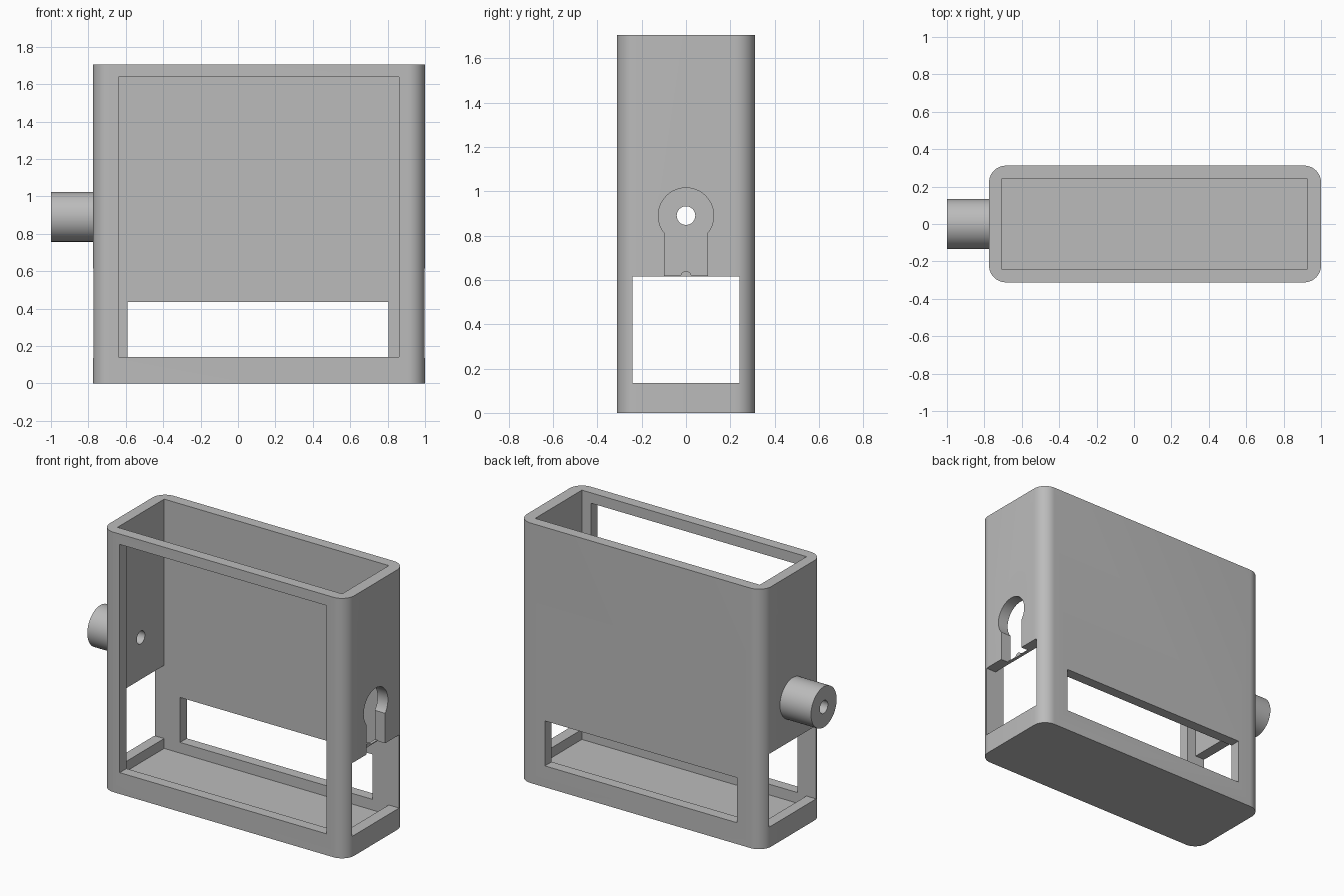
import bpy, bmesh, math
from mathutils import Matrix, Vector

cube = bpy.data.objects.get("Cube")
if cube:
    bpy.data.objects.remove(cube, do_unlink=True)

grey = bpy.data.materials.new("plain_grey")
grey.use_nodes = True
colour = (0.5, 0.5, 0.5, 1)
grey.diffuse_color = colour
grey.node_tree.nodes["Principled BSDF"].inputs["Base Color"].default_value = colour

AXLE_Z = 0.89
WINDOW_TOP = 0.615
INNER_X = 0.925


def add_object(name, bm):
    mesh = bpy.data.meshes.new(name)
    bm.to_mesh(mesh)
    bm.free()
    obj = bpy.data.objects.new(name, mesh)
    bpy.context.collection.objects.link(obj)
    mesh.materials.append(grey)
    return obj


def box(name, low, high, corner=0):
    low, high = Vector(low), Vector(high)
    bm = bmesh.new()
    place = Matrix.Translation((low + high) / 2) @ Matrix.Diagonal((*(high - low), 1))
    bmesh.ops.create_cube(bm, size=1, matrix=place)
    if corner:
        upright = [e for e in bm.edges if abs(e.verts[0].co.z - e.verts[1].co.z) > 0.01]
        bmesh.ops.bevel(bm, geom=upright, offset=corner, segments=12,
                        profile=0.5, affect='EDGES')
    return add_object(name, bm)


def rod(name, x0, x1, radius, z=AXLE_Z, sides=64):
    bm = bmesh.new()
    place = Matrix.Translation(((x0 + x1) / 2, 0, z)) @ Matrix.Rotation(math.pi / 2, 4, 'Y')
    bmesh.ops.create_cone(bm, cap_ends=True, segments=sides, radius1=radius,
                          radius2=radius, depth=x1 - x0, matrix=place)
    return add_object(name, bm)


def cut(target, cutter):
    mod = target.modifiers.new("cut", 'BOOLEAN')
    mod.operation = 'DIFFERENCE'
    mod.solver = 'EXACT'
    mod.object = cutter
    bpy.ops.object.select_all(action='DESELECT')
    bpy.context.view_layer.objects.active = target
    target.select_set(True)
    bpy.ops.object.modifier_apply(modifier=mod.name)
    bpy.data.objects.remove(cutter, do_unlink=True)


def smooth(obj):
    bpy.ops.object.select_all(action='DESELECT')
    bpy.context.view_layer.objects.active = obj
    obj.select_set(True)
    bpy.ops.object.shade_smooth_by_angle(angle=math.radians(30))


# Case with an open top
case = box("case", (-0.775, -0.312, 0), (1, 0.312, 1.705), corner=0.09)
cut(case, box("cavity", (-0.705, -0.242, 0.07), (INNER_X, 0.242, 2)))

# Front opening, back opening and the window through both ends
cut(case, box("front_opening", (-0.64, -0.5, 0.14), (0.86, 0, 1.637)))
cut(case, box("back_opening", (-0.59, 0, 0.14), (0.805, 0.5, 0.435)))
cut(case, box("end_windows", (-1.2, -0.2415, 0.135), (1.2, 0.2415, WINDOW_TOP)))

# Keyhole in the left end: round hole with a slot down to the window
cut(case, rod("round_hole", 0.8, 1.2, 0.125))
cut(case, box("keyhole_slot", (0.8, -0.097, 0.5), (1.2, 0.097, 0.82)))

# Axle bore through the right end
cut(case, rod("wall_bore", -0.9, -0.6, 0.042, sides=32))
smooth(case)

# Hollow axle stub on the right end
stub = rod("axle_stub", -1, -0.775, 0.133)
cut(stub, rod("stub_bore", -1.2, -0.6, 0.042, sides=32))
smooth(stub)

# Thin retaining strip with a half-round bump at the foot of the slot
strip = box("slot_strip", (INNER_X, -0.097, WINDOW_TOP), (INNER_X + 0.02, 0.097, WINDOW_TOP + 0.006))
bump = rod("slot_bump", INNER_X, INNER_X + 0.02, 0.025, z=WINDOW_TOP, sides=32)
cut(bump, box("bump_trim", (0.8, -0.1, 0.5), (1.1, 0.1, WINDOW_TOP)))
smooth(bump)
